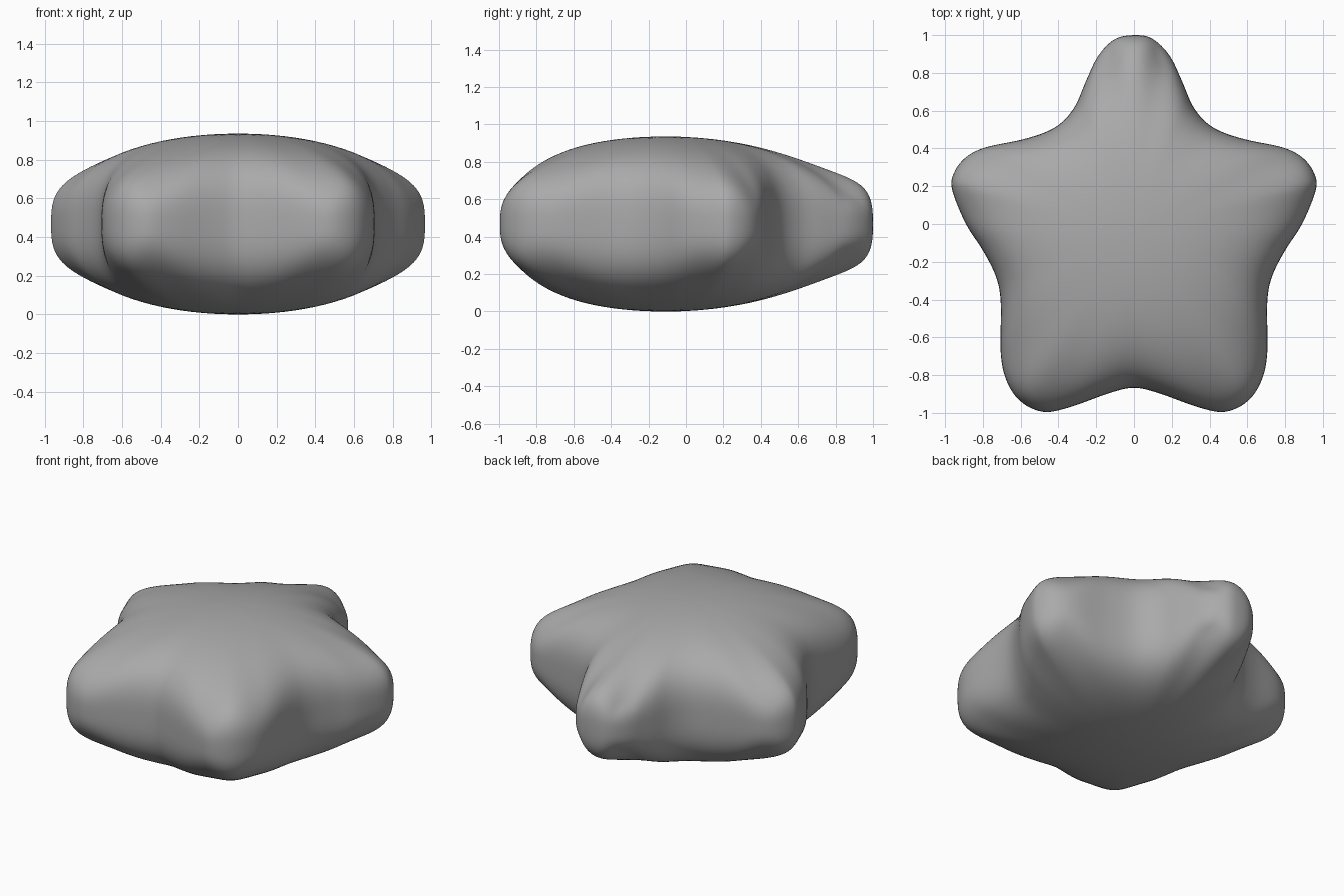
import bpy, bmesh, math

if "Cube" in bpy.data.objects:
    bpy.data.objects.remove(bpy.data.objects["Cube"])

# Right half of the plan outline, from top tip to bottom notch
HALF = [(0.01, 1.0), (0.10, 0.98), (0.19, 0.89), (0.255, 0.755), (0.32, 0.61), (0.42, 0.51),
        (0.58, 0.45), (0.79, 0.405), (0.90, 0.345), (0.96, 0.255), (0.96, 0.17),
        (0.89, 0.0), (0.80, -0.14), (0.73, -0.28), (0.705, -0.42), (0.706, -0.68),
        (0.675, -0.83), (0.60, -0.94), (0.48, -0.995), (0.34, -0.97), (0.13, -0.895),
        (0, -0.867)]
OUTLINE = HALF + [(-x, y) for x, y in HALF[-2:0:-1]]
CY = -0.05        # plan position of the crown
H = 0.4675        # half thickness
POWER = 0.33      # roundness of the puffed section
SUB, RINGS, TERMS = 6, 30, 13


def smooth_loop(pts, sub):
    """Closed Catmull-Rom curve through the points."""
    out, n = [], len(pts)
    for i in range(n):
        a, b, c, d = (pts[(i + k) % n] for k in (-1, 0, 1, 2))
        for s in range(sub):
            t = s / sub
            out.append(tuple(0.5 * (2 * b[k] + (c[k] - a[k]) * t
                       + (2 * a[k] - 5 * b[k] + 4 * c[k] - d[k]) * t * t
                       + (3 * b[k] - a[k] - 3 * c[k] + d[k]) * t ** 3) for k in (0, 1)))
    return out


def basis(x, y):
    """Mirror-symmetric harmonic polynomials."""
    w = complex(y - CY, -x)
    return [(w ** k).real for k in range(TERMS)]


def solve(m, v):
    """Gaussian elimination with pivoting."""
    n = len(v)
    a = [row[:] + [v[i]] for i, row in enumerate(m)]
    for i in range(n):
        p = max(range(i, n), key=lambda r: abs(a[r][i]))
        a[i], a[p] = a[p], a[i]
        for r in range(n):
            if r != i:
                f = a[r][i] / a[i][i]
                a[r] = [q - f * s for q, s in zip(a[r], a[i])]
    return [a[i][n] / a[i][i] for i in range(n)]


# Inflate the outline like a membrane that is held at its rim
loop = smooth_loop(OUTLINE, SUB)
n = len(loop)
B = [basis(x, y) for x, y in loop]
R2 = [x * x + (y - CY) ** 2 for x, y in loop]
M = [[sum(b[i] * b[j] for b in B) + (1e-6 if i == j else 0) for j in range(TERMS)]
     for i in range(TERMS)]
coef = solve(M, [sum(b[i] * r for b, r in zip(B, R2)) for i in range(TERMS)])


def membrane(x, y):
    return sum(c * b for c, b in zip(coef, basis(x, y))) - x * x - (y - CY) ** 2


rim_error = [membrane(x, y) for x, y in loop]
peak = membrane(0, CY)

# Rings of the upper half, from near the crown out to the rim
upper = []
for j in range(1, RINGS + 1):
    u = math.cos(math.pi / 2 * (1 - j / RINGS) ** 1.25)
    ring = []
    for (x, y), err in zip(loop, rim_error):
        px, py = x * u, CY + (y - CY) * u
        h = (membrane(px, py) - err * u ** 4) / peak
        h = max(h, 0.25 * (1 - u * u)) if j < RINGS else 0
        ring.append((px, py, H * min(h, 1.02) ** POWER))
    upper.append(ring)

# Puffy star: mirrored upper and lower halves
bm = bmesh.new()
top = bm.verts.new((0, CY, 2 * H))
bottom = bm.verts.new((0, CY, 0))
rings = [[bm.verts.new((x, y, H + z)) for x, y, z in r] for r in upper]
rings += [[bm.verts.new((x, y, H - z)) for x, y, z in r] for r in upper[-2::-1]]
for i in range(n):
    k = (i + 1) % n
    bm.faces.new((top, rings[0][i], rings[0][k]))
    bm.faces.new((bottom, rings[-1][k], rings[-1][i]))
    for a, b in zip(rings, rings[1:]):
        bm.faces.new((a[i], b[i], b[k], a[k]))
# Soften the skin slightly
for _ in range(2):
    bmesh.ops.smooth_vert(bm, verts=[v for r in rings for v in r], factor=0.5,
                          use_axis_x=True, use_axis_y=True, use_axis_z=True)
bmesh.ops.recalc_face_normals(bm, faces=bm.faces)
mesh = bpy.data.meshes.new("puffy_star")
bm.to_mesh(mesh)
bm.free()
for p in mesh.polygons:
    p.use_smooth = True

mat = bpy.data.materials.new("plain grey")
mat.diffuse_color = (0.4, 0.4, 0.4, 1)
mat.use_nodes = True
mat.node_tree.nodes["Principled BSDF"].inputs["Base Color"].default_value = mat.diffuse_color
mesh.materials.append(mat)
star = bpy.data.objects.new("puffy_star", mesh)
bpy.context.collection.objects.link(star)
